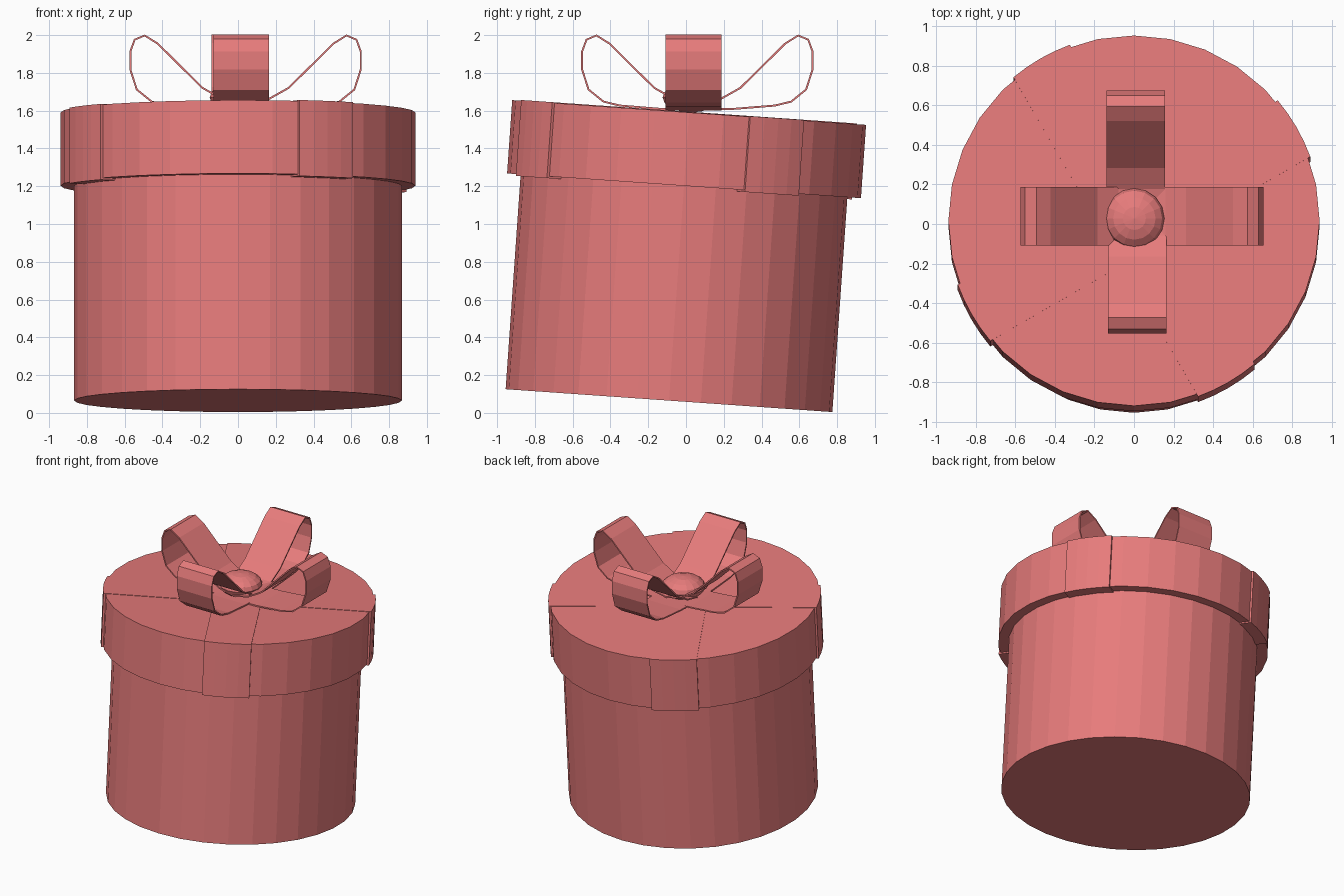
import bpy, bmesh, math
from mathutils import Matrix, Vector

cube = bpy.data.objects.get("Cube")
if cube:
    bpy.data.objects.remove(cube, do_unlink=True)

red = bpy.data.materials.new("soft_red")
red.use_nodes = True
red.diffuse_color = (0.8, 0.2, 0.2, 1)
red.node_tree.nodes["Principled BSDF"].inputs["Base Color"].default_value = red.diffuse_color

# The box leans back slightly; the bow stays level
TILT = Matrix.Translation((0, -0.09, 0.065)) @ Matrix.Rotation(math.radians(-4), 4, 'X')


def finish(name, bm, matrix=Matrix()):
    bmesh.ops.recalc_face_normals(bm, faces=bm.faces)
    bm.transform(matrix)
    mesh = bpy.data.meshes.new(name)
    bm.to_mesh(mesh)
    bm.free()
    mesh.materials.append(red)
    obj = bpy.data.objects.new(name, mesh)
    bpy.context.collection.objects.link(obj)
    return obj


def prism(name, outline, low, high, matrix):
    bm = bmesh.new()
    face = bm.faces.new([bm.verts.new((x, y, low)) for x, y in outline])
    top = bmesh.ops.extrude_face_region(bm, geom=[face], use_keep_orig=True)["geom"]
    moved = [v for v in top if isinstance(v, bmesh.types.BMVert)]
    bmesh.ops.translate(bm, verts=moved, vec=(0, 0, high - low))
    return finish(name, bm, matrix)


def arc(radius, start, end, steps):
    angles = [math.radians(start + (end - start) * i / steps) for i in range(steps + 1)]
    return [(radius * math.cos(a), radius * math.sin(a)) for a in angles]


# Box body and lid
LID_LOW, LID_HIGH = 1.14, 1.529
prism("box_body", arc(0.867, 0, 360, 32)[:-1], 0, 1.4, TILT)
prism("lid", arc(0.939, 0, 360, 32)[:-1], LID_LOW, LID_HIGH, TILT)

# Crossed ribbon bands over the lid
band = arc(0.949, -10, 10, 4) + arc(0.949, 170, 190, 4)
for i, angle in enumerate((30, 120)):
    turn = TILT @ Matrix.Rotation(math.radians(angle), 4, 'Z')
    prism(f"lid_ribbon_{i + 1}", band, LID_LOW - 0.01, LID_HIGH + 0.003 + 0.001 * i, turn)

# Bow loops: distance from the centre and height along the ribbon
LOOP = [(0, 1.605), (0.2, 1.61), (0.41, 1.627), (0.497, 1.648), (0.576, 1.712),
        (0.61, 1.818), (0.61, 1.913), (0.587, 1.976), (0.534, 1.998), (0.465, 1.955),
        (0.327, 1.818), (0.227, 1.72), (0.12, 1.66), (0, 1.635)]


def bow_loop(name, angle, centre):
    bm = bmesh.new()
    rows = [[bm.verts.new((r, side * 0.148, z)) for side in (-1, 1)] for r, z in LOOP]
    for a, b in zip(rows, rows[1:]):
        bm.faces.new((a[0], a[1], b[1], b[0]))
    place = Matrix.Translation(Vector(centre)) @ Matrix.Rotation(math.radians(angle), 4, 'Z')
    obj = finish(name, bm, place)
    solid = obj.modifiers.new("thickness", 'SOLIDIFY')
    solid.thickness = 0.01
    solid.offset = 0


bow_loop("bow_loop_left", 0, (0.04, 0.04, 0))
bow_loop("bow_loop_right", 180, (0.04, 0.04, 0))
bow_loop("bow_loop_back", 90, (0.008, 0.06, 0))
bow_loop("bow_loop_front", 270, (0.017, 0.06, 0))

# Flattened knot in the middle of the bow
bm = bmesh.new()
bmesh.ops.create_uvsphere(bm, u_segments=16, v_segments=8, radius=0.152)
finish("bow_knot", bm, Matrix.Translation((0.002, 0.028, 1.67)) @ Matrix.Diagonal((1, 1, 0.52, 1)))
